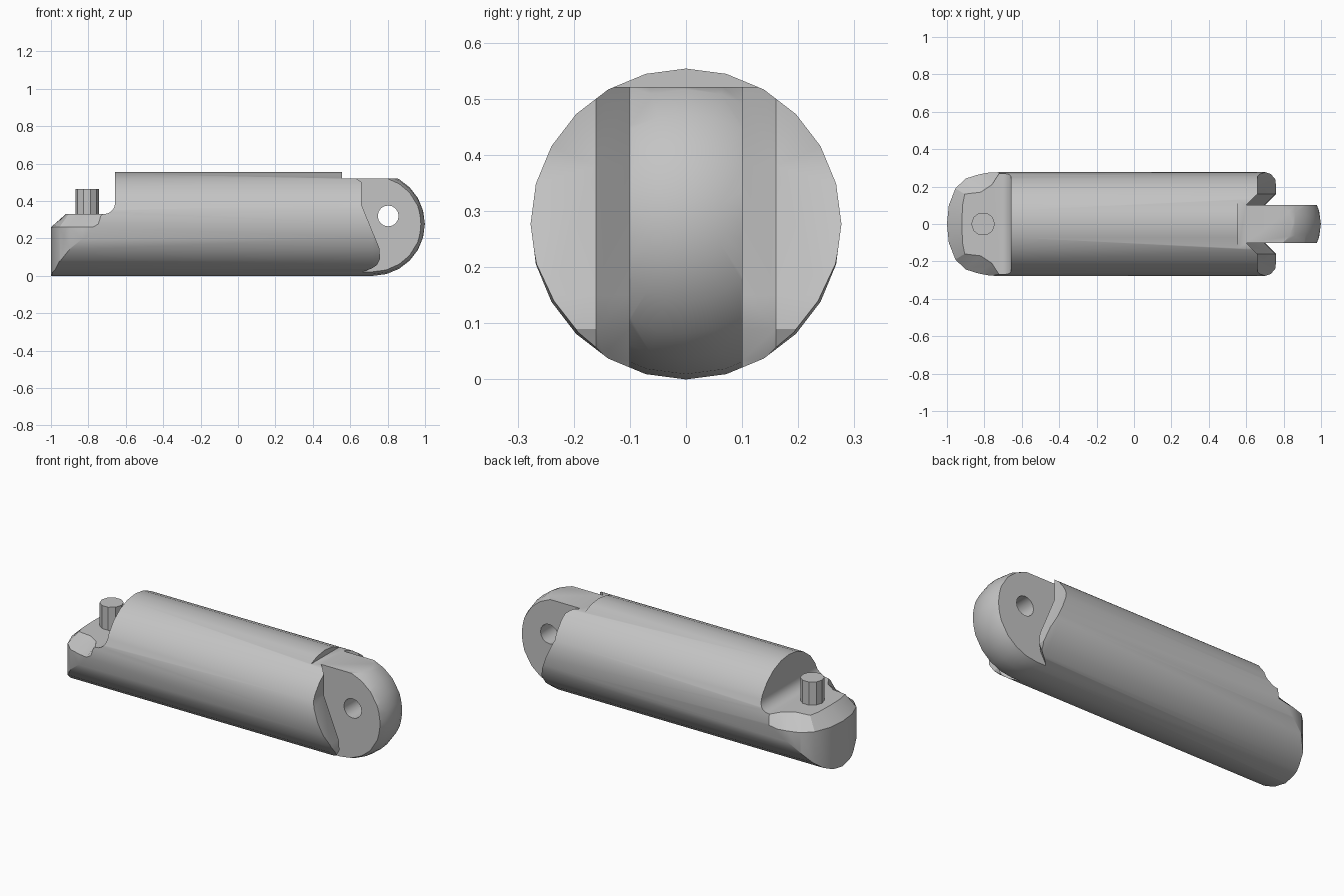
import bpy, bmesh, math
from mathutils import Vector

if "Cube" in bpy.data.objects:
    bpy.data.objects.remove(bpy.data.objects["Cube"], do_unlink=True)

R = 0.277      # barrel radius, also the height of its axis
DOME_X = 0.722  # centre of the rounded end

grey = bpy.data.materials.new("plain_grey")
grey.use_nodes = True
grey.diffuse_color = (0.55, 0.55, 0.55, 1)
grey.node_tree.nodes["Principled BSDF"].inputs["Base Color"].default_value = (0.55, 0.55, 0.55, 1)


def loft(name, rings):
    """Closed solid skinned through rings of equal point count."""
    bm = bmesh.new()
    rows = [[bm.verts.new(p) for p in ring] for ring in rings]
    n = len(rows[0])
    for a, b in zip(rows, rows[1:]):
        for i in range(n):
            j = (i + 1) % n
            bm.faces.new((a[i], a[j], b[j], b[i]))
    bm.faces.new(rows[0][::-1])
    bm.faces.new(rows[-1])
    bmesh.ops.remove_doubles(bm, verts=bm.verts, dist=1e-5)
    bmesh.ops.recalc_face_normals(bm, faces=bm.faces)
    mesh = bpy.data.meshes.new(name)
    bm.to_mesh(mesh)
    bm.free()
    mesh.materials.append(grey)
    obj = bpy.data.objects.new(name, mesh)
    bpy.context.collection.objects.link(obj)
    return obj


def side_prism(name, profile, layers):
    """Solid from an x-z profile; each layer is (y, x shift)."""
    return loft(name, [[(x + s, y, z) for x, z in profile] for y, s in layers])


def circle(r, n):
    return [(r * math.cos(2 * math.pi * i / n), r * math.sin(2 * math.pi * i / n)) for i in range(n)]


def cut(target, tool, operation):
    mod = target.modifiers.new(tool.name, 'BOOLEAN')
    mod.operation, mod.solver, mod.object = operation, 'EXACT', tool
    bpy.context.view_layer.objects.active = target
    bpy.ops.object.modifier_apply(modifier=mod.name)
    bpy.data.objects.remove(tool, do_unlink=True)


def smooth(obj, degrees):
    bpy.ops.object.select_all(action='DESELECT')
    obj.select_set(True)
    bpy.context.view_layer.objects.active = obj
    bpy.ops.object.shade_smooth_by_angle(angle=math.radians(degrees))


# Barrel with a domed end
stations = [(-1.1, R)]
for k in range(7):
    a = math.radians(15 * k)
    stations.append((DOME_X + R * math.sin(a), R * math.cos(a)))
barrel = loft("barrel", [[(x, u, R + v) for u, v in circle(r, 24)] for x, r in stations])

# Envelope of the low nose: rounded in plan, chamfered along the top
lower = [(-0.5, 0.3), (-0.72, 0.285), (-0.83, 0.265), (-0.9, 0.243), (-0.955, 0.19), (-0.99, 0.1), (-1, 0)]
upper = [(-0.5, 0.3), (-0.72, 0.272), (-0.76, 0.21), (-0.82, 0.17), (-0.905, 0.16), (-0.917, 0.1), (-0.92, 0)]


def plan(half, z):
    return [(x, y, z) for x, y in half] + [(x, -y, z) for x, y in half[-2::-1]]


envelope = loft("nose_envelope", [plan(lower, -0.1), plan(lower, 0.26), plan(upper, 0.33)])

# Envelope of the full-height part, with a fillet at the foot of its wall
fillet = []
for k in range(6):
    a = math.radians(18 * k)
    fillet.append((-0.717 + 0.06 * math.sin(a), 0.39 - 0.06 * math.cos(a)))
profile = [(-0.717, -0.2)] + fillet + [(-0.657, 0.8), (1.2, 0.8), (1.2, -0.2)]
full = side_prism("full_envelope", profile, [(-0.4, 0), (0.4, 0)])
cut(envelope, full, 'UNION')
cut(barrel, envelope, 'INTERSECT')

# Flats either side of the hinge tongue
wall = [(0.66, 0.8), (0.66, 0.38), (0.755, 0.15), (0.76, 0.09), (0.73, 0.035), (0.69, -0.1),
        (1.3, -0.1), (1.3, 0.8)]
for side in (-1, 1):
    layers = [(side * 0.101, -0.06), (side * 0.16, 0), (side * 0.4, 0)]
    cut(barrel, side_prism("flat_cutter", wall, layers), 'DIFFERENCE')

# Step along the top of the tongue
step = [(0.557, 0.521), (1.3, 0.521), (1.3, 0.8), (0.557, 0.8)]
cut(barrel, side_prism("step_cutter", step, [(-0.4, 0), (0.4, 0)]), 'DIFFERENCE')

# Hinge hole
hole = [(0.803 + u, 0.32 + v) for u, v in circle(0.056, 16)]
cut(barrel, side_prism("hole_cutter", hole, [(-0.4, 0), (0.4, 0)]), 'DIFFERENCE')
smooth(barrel, 30)

# Upright pin on the nose
pin = loft("pin", [[(-0.807 + u, v, z) for u, v in circle(0.063, 10)] for z in (0.3, 0.463)])
smooth(pin, 30)
